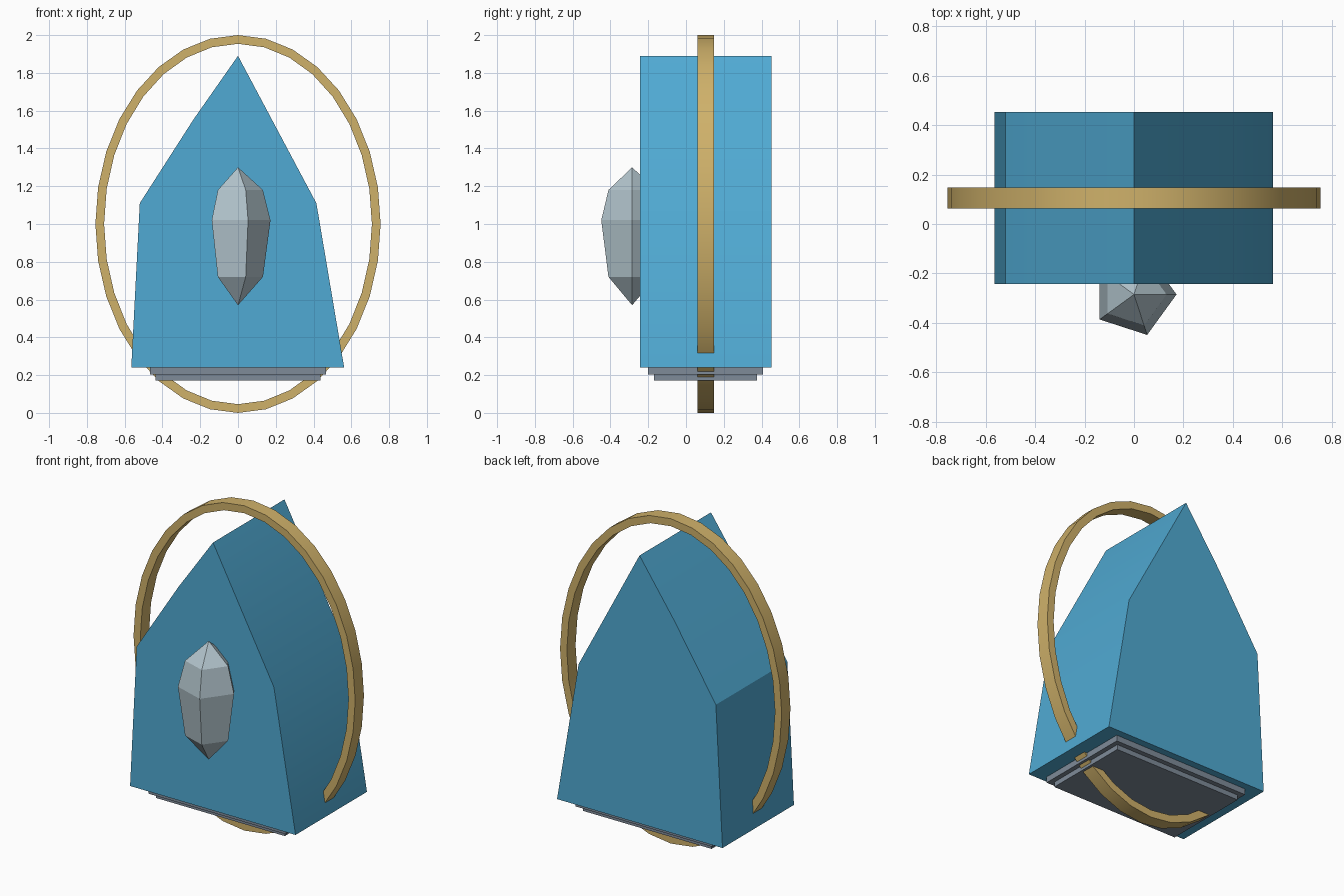
import bpy, bmesh, math

cube = bpy.data.objects.get("Cube")
if cube:
    bpy.data.objects.remove(cube, do_unlink=True)


def material(name, rgb):
    lin = [((c / 255 + 0.055) / 1.055) ** 2.4 for c in rgb] + [1.0]
    m = bpy.data.materials.new(name)
    m.use_nodes = True
    m.diffuse_color = lin
    m.node_tree.nodes["Principled BSDF"].inputs["Base Color"].default_value = lin
    return m


blue = material("sky_blue", (80, 170, 211))
gold = material("gold", (207, 177, 106))
silver = material("pale_silver", (178, 196, 204))
slate = material("slate_grey", (126, 139, 153))


def loft(name, loops, mat, closed=False, smooth_angle=None):
    """Skin a sequence of equal-length loops; cap the ends unless closed.
    A loop of one point becomes a tip."""
    bm = bmesh.new()
    rows = [[bm.verts.new(p) for p in loop] for loop in loops]
    pairs = list(zip(rows, rows[1:])) + ([(rows[-1], rows[0])] if closed else [])
    for a, b in pairs:
        n = max(len(a), len(b))
        for i in range(n):
            j = (i + 1) % n
            quad = [a[i % len(a)], a[j % len(a)], b[j % len(b)], b[i % len(b)]]
            bm.faces.new(list(dict.fromkeys(quad)))
    if not closed:
        for row in (rows[0], rows[-1]):
            if len(row) > 2:
                bm.faces.new(row)
    bmesh.ops.recalc_face_normals(bm, faces=bm.faces)
    mesh = bpy.data.meshes.new(name)
    bm.to_mesh(mesh)
    bm.free()
    mesh.materials.append(mat)
    ob = bpy.data.objects.new(name, mesh)
    bpy.context.collection.objects.link(ob)
    if smooth_angle:
        bpy.ops.object.select_all(action='DESELECT')
        ob.select_set(True)
        bpy.context.view_layer.objects.active = ob
        bpy.ops.object.shade_smooth_by_angle(angle=math.radians(smooth_angle))
    return ob


# Body: lopsided gable profile extruded front to back
profile = [(-0.565, 0.24), (0.562, 0.24), (0.415, 1.11), (0, 1.89),
           (-0.236, 1.553), (-0.52, 1.11)]
loft("body", [[(x, y, z) for x, z in profile] for y in (-0.243, 0.452)],
     blue, smooth_angle=25)

# Oval hoop with a square section, passing through the body
SEG, RX, RZ, T, Y0, Y1 = 32, 0.755, 1.0, 0.046, 0.062, 0.147
hoop = []
for i in range(SEG):
    c, s = math.cos(2 * math.pi * i / SEG), math.sin(2 * math.pi * i / SEG)
    hoop.append([(c * (RX - t), y, 1 + s * (RZ - t))
                 for t, y in ((0, Y0), (0, Y1), (T, Y1), (T, Y0))])
loft("hoop", hoop, gold, closed=True, smooth_angle=30)

# Five-sided crystal set into the front face
crystal = []
for z, r in ((0.57, 0), (0.72, 0.132), (1.02, 0.172), (1.18, 0.132), (1.30, 0)):
    n = 5 if r else 1
    crystal.append([(r * math.cos(2 * math.pi * k / 5),
                     -0.285 + r * math.sin(2 * math.pi * k / 5), z)
                    for k in range(n)])
loft("crystal", crystal, silver)

# Stepped base plates under the body
for name, hx, y0, y1, z0, z1 in (("upper_base_plate", 0.467, -0.202, 0.407, 0.203, 0.245),
                                 ("lower_base_plate", 0.438, -0.17, 0.377, 0.172, 0.21)):
    loft(name, [[(-hx, y0, z), (hx, y0, z), (hx, y1, z), (-hx, y1, z)]
                for z in (z0, z1)], slate)
